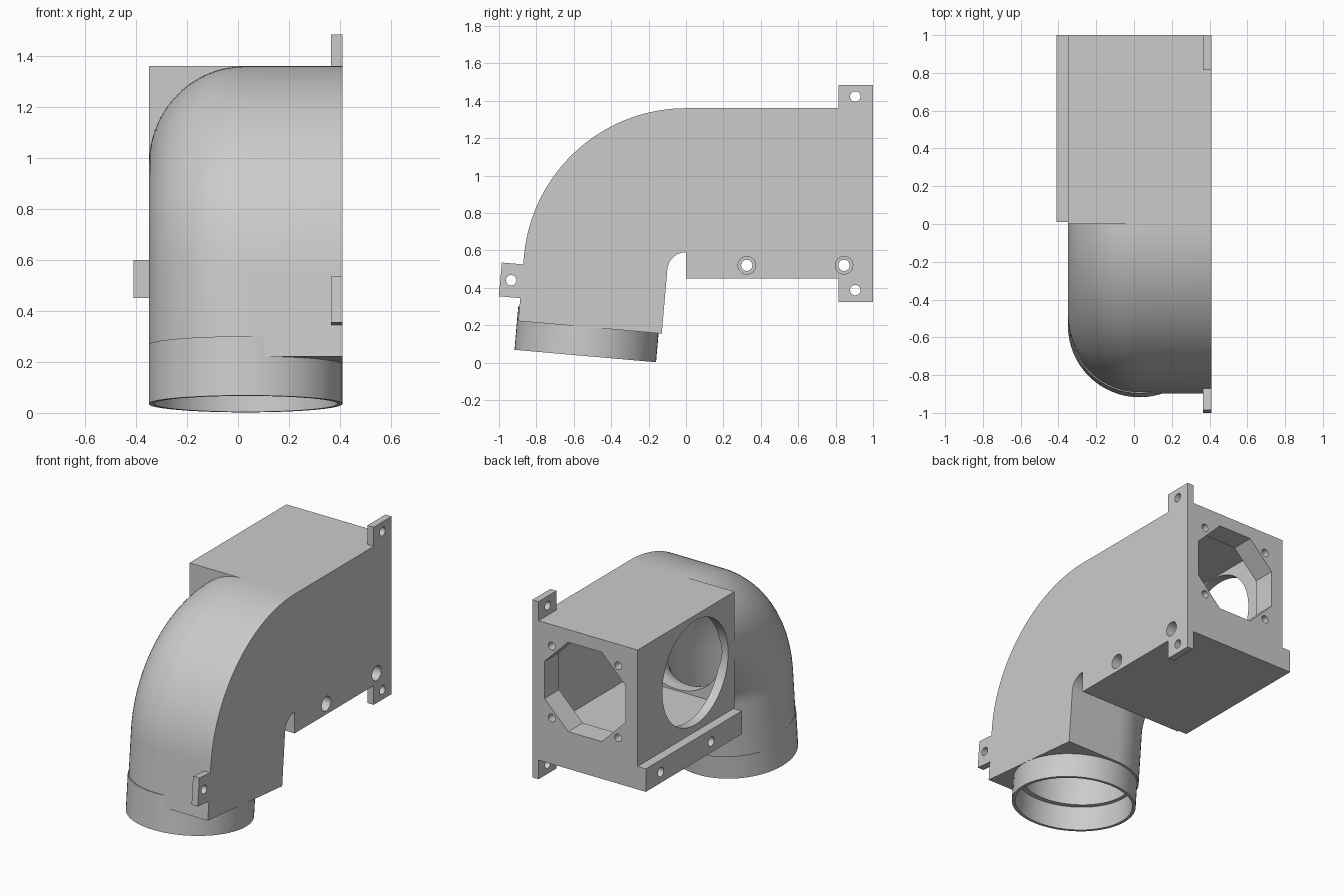
import bpy, bmesh
from math import sin, cos, pi, radians
from mathutils import Matrix, Vector

if "Cube" in bpy.data.objects:
    bpy.data.objects.remove(bpy.data.objects["Cube"])

grey = bpy.data.materials.new("plain grey")
grey.use_nodes = True
grey.diffuse_color = (0.6, 0.6, 0.6, 1)
grey.node_tree.nodes["Principled BSDF"].inputs["Base Color"].default_value = (0.6, 0.6, 0.6, 1)

TILT = radians(85)      # total bend of the elbow
BEND_Z = 0.49           # height of the bend axis, at y = 0
CX = 0.03               # duct centre line in x
CZ = 0.985              # centre of the fan openings


def finish(bm, name):
    bmesh.ops.recalc_face_normals(bm, faces=bm.faces)
    mesh = bpy.data.meshes.new(name)
    bm.to_mesh(mesh)
    bm.free()
    obj = bpy.data.objects.new(name, mesh)
    bpy.context.collection.objects.link(obj)
    mesh.materials.append(grey)
    return obj


def block(name, lo, hi):
    lo, hi = Vector(lo), Vector(hi)
    bm = bmesh.new()
    m = Matrix.Translation((lo + hi) / 2) @ Matrix.Diagonal((*(hi - lo), 1))
    bmesh.ops.create_cube(bm, size=1, matrix=m)
    return finish(bm, name)


def rod(name, axis, centre, radius, length, sides=32, spin=0):
    bm = bmesh.new()
    turn = Matrix.Rotation(pi / 2, 4, "Y" if axis == "X" else "X")
    m = Matrix.Translation(centre) @ turn @ Matrix.Rotation(spin, 4, "Z")
    bmesh.ops.create_cone(bm, cap_ends=True, segments=sides, radius1=radius,
                          radius2=radius, depth=length, matrix=m)
    return finish(bm, name)


def bend_point(x, r, angle, along):
    """Point at radius r from the bend axis, moved along the duct direction."""
    return Vector((x, -r * sin(angle) - along * cos(angle),
                   BEND_Z + r * cos(angle) - along * sin(angle)))


def sweep(name, profile, stations):
    bm = bmesh.new()
    rings = [[bm.verts.new(bend_point(x, r, a, t)) for x, r in profile]
             for a, t in stations]
    n = len(profile)
    for p, q in zip(rings, rings[1:]):
        for i in range(n):
            j = (i + 1) % n
            bm.faces.new((p[i], p[j], q[j], q[i]))
    bm.faces.new(rings[0])
    bm.faces.new(rings[-1])
    return finish(bm, name)


def circle(radius, r_centre, n=64):
    return [(CX + radius * cos(2 * pi * i / n), r_centre + radius * sin(2 * pi * i / n))
            for i in range(n)]


def carve(obj, cutters):
    """Cut the holes, then smooth curved walls while keeping edges sharp."""
    for c in cutters:
        c.hide_render = True
        mod = obj.modifiers.new("cut", "BOOLEAN")
        mod.operation, mod.solver, mod.object = "DIFFERENCE", "EXACT", c
    graph = bpy.context.evaluated_depsgraph_get()
    mesh = bpy.data.meshes.new_from_object(obj.evaluated_get(graph))
    obj.modifiers.clear()
    obj.data = mesh
    mesh.shade_smooth()
    mesh.set_sharp_from_angle(angle=radians(30))


arc = [(TILT * i / 40, 0) for i in range(41)]

# Cutters shared between parts
bore = sweep("bore_cutter", circle(0.335, 0.485), [(0, -0.12)] + arc + [(TILT, 0.6)])
screw_holes, counterbores = [], []
for y in (0.325, 0.845):
    screw_holes.append(rod("screw_cutter", "X", (0, y, 0.52), 0.03, 1))
    counterbores.append(rod("counterbore_cutter", "X", (0.41, y, 0.52), 0.047, 0.3))
helpers = [bore] + screw_holes + counterbores

# Fan housing with round side inlet and octagonal rear opening
housing_cuts = [
    block("cavity_cutter", (-0.29, 0.05, 0.63), (0.365, 0.85, 1.33)),
    rod("inlet_cutter", "X", (-0.35, 0.405, CZ), 0.34, 0.4, 96),
    rod("octagon_cutter", "Y", (CX, 0.95, CZ), 0.292 / cos(pi / 8), 0.3, 8, pi / 8)]
for sx in (-1, 1):
    for sz in (-1, 1):
        housing_cuts.append(rod("mount_cutter", "Y",
                                (CX + sx * 0.24, 1, CZ + sz * 0.235), 0.025, 0.4))
helpers += housing_cuts
housing = block("fan_housing", (-0.35, 0, 0.45), (0.41, 1, 1.36))
carve(housing, housing_cuts + [bore] + screw_holes + counterbores)

# Side rail along the bottom of the housing
carve(block("side_rail", (-0.41, 0.01, 0.45), (-0.35, 1, 0.6)), screw_holes)

# Elbow: rounded on one side, square on the mounting side
d_profile = [(CX - 0.38 * sin(pi * i / 40), 0.485 + 0.385 * cos(pi * i / 40))
             for i in range(41)] + [(0.41, 0.1), (0.41, 0.87)]
carve(sweep("elbow_duct", d_profile, arc + [(TILT, 0.345)]), [bore])

# Round outlet collar
collar_bore = sweep("collar_cutter", circle(0.36, 0.497), [(TILT, 0.2), (TILT, 0.6)])
helpers.append(collar_bore)
collar = sweep("outlet_collar", circle(0.38, 0.497), [(TILT, 0.267), (TILT, 0.5)])
carve(collar, [collar_bore])

# Mounting tabs
for name, z in (("upper_tab", 1.36), ("lower_tab", 0.325)):
    hole = rod("tab_cutter", "X", (0.39, 0.905, z + 0.0625), 0.028, 0.3)
    helpers.append(hole)
    carve(block(name, (0.365, 0.815, z), (0.41, 1, z + 0.125)), [hole])
hole = rod("tab_cutter", "X", bend_point(0.39, 0.927, TILT, 0.131), 0.028, 0.3)
helpers.append(hole)
tab_profile = [(0.365, 0.84), (0.41, 0.84), (0.41, 0.985), (0.365, 0.985)]
carve(sweep("front_tab", tab_profile, [(TILT, 0.041), (TILT, 0.222)]), [hole])

for h in helpers:
    bpy.data.objects.remove(h)
